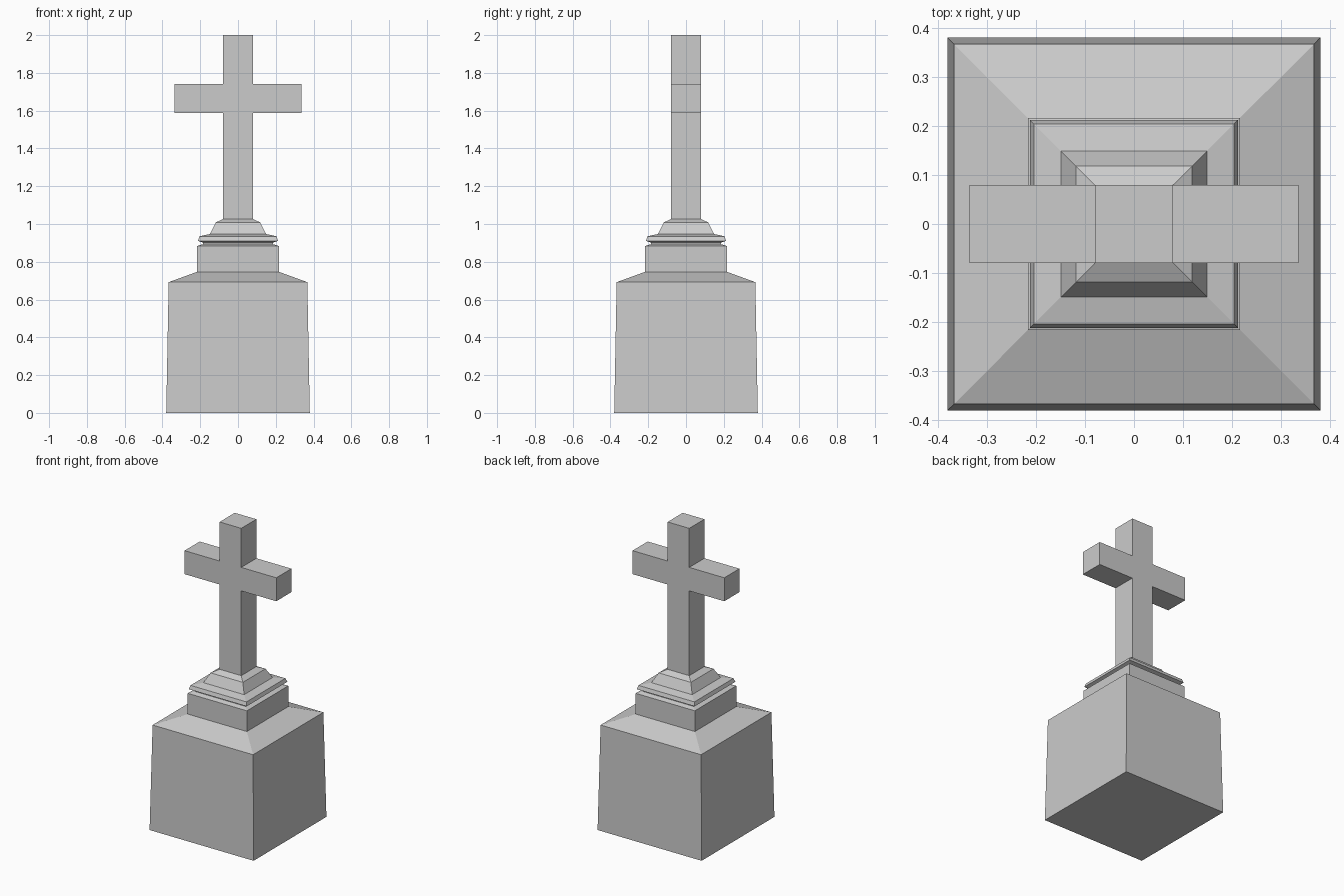
import bpy, bmesh

if "Cube" in bpy.data.objects:
    bpy.data.objects.remove(bpy.data.objects["Cube"])


def make_object(name, bm):
    bmesh.ops.recalc_face_normals(bm, faces=bm.faces)
    mesh = bpy.data.meshes.new(name)
    bm.to_mesh(mesh)
    bm.free()
    obj = bpy.data.objects.new(name, mesh)
    bpy.context.collection.objects.link(obj)
    return obj


def square_stack(name, profile):
    """Square rings (half width, height) skinned into a closed solid."""
    bm = bmesh.new()
    rings = [[bm.verts.new((sx * h, sy * h, z))
              for sx, sy in ((-1, -1), (1, -1), (1, 1), (-1, 1))]
             for h, z in profile]
    for a, b in zip(rings, rings[1:]):
        for i in range(4):
            j = (i + 1) % 4
            bm.faces.new((a[i], a[j], b[j], b[i]))
    bm.faces.new(rings[0][::-1])
    bm.faces.new(rings[-1])
    return make_object(name, bm)


# Tapered pedestal with sloped shoulder, plinth block and moulded cap
square_stack("pedestal", [
    (0.38, 0), (0.367, 0.692), (0.216, 0.747), (0.216, 0.884),
    (0.185, 0.893), (0.185, 0.901), (0.212, 0.911), (0.204, 0.935),
    (0.149, 0.947), (0.118, 1.008), (0.079, 1.027)])

# Cross: half outline mirrored across x, extruded through its depth
T, ARM, LOW, HIGH, FOOT = 0.079, 0.335, 1.587, 1.742, 1.02
half = [(T, FOOT), (T, LOW), (ARM, LOW), (ARM, HIGH), (T, HIGH), (T, 2.0)]
outline = half + [(-x, z) for x, z in reversed(half)]
bm = bmesh.new()
face = bm.faces.new([bm.verts.new((x, -T, z)) for x, z in outline])
ext = bmesh.ops.extrude_face_region(bm, geom=[face], use_keep_orig=True)
bmesh.ops.translate(bm, vec=(0, 2 * T, 0),
                    verts=[v for v in ext["geom"] if isinstance(v, bmesh.types.BMVert)])
make_object("cross", bm)
